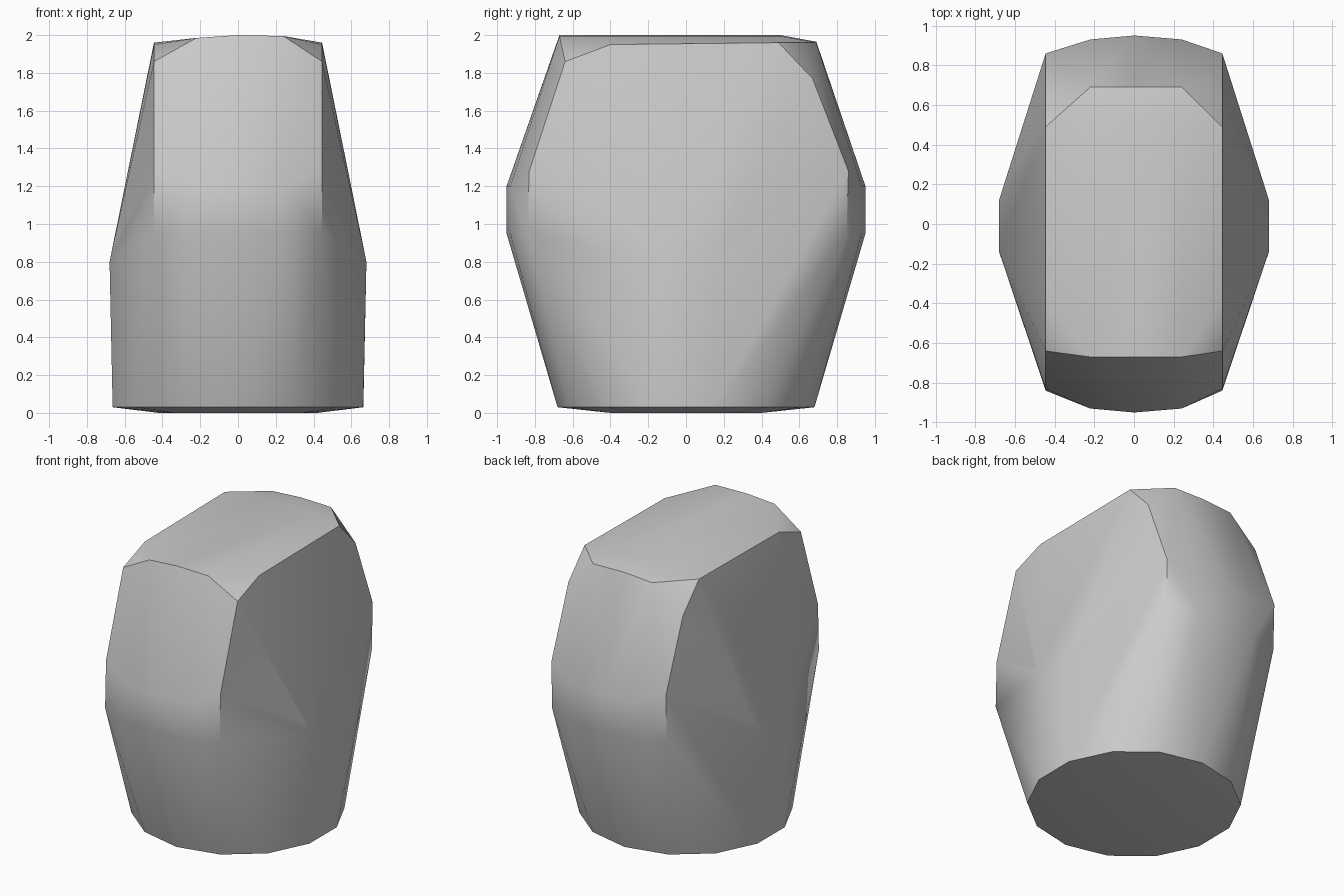
import bpy, bmesh, math

cube = bpy.data.objects.get("Cube")
if cube:
    bpy.data.objects.remove(cube)

grey = bpy.data.materials.new("plain_grey")
grey.use_nodes = True
colour = (0.6, 0.6, 0.6, 1)
grey.diffuse_color = colour
grey.node_tree.nodes["Principled BSDF"].inputs["Base Color"].default_value = colour


def ring(radius, z, count, turn=0.0):
    return [(radius * math.cos(math.tau * i / count + turn),
             radius * math.sin(math.tau * i / count + turn), z) for i in range(count)]


# Round foot with a slightly bowed underside
points = ring(0.68, 0.03, 14, 0.22) + ring(0.42, 0.0, 10)

# Swell of the left and right sides
for s in (-1, 1):
    points += [(0.68 * s, y, 0.8) for y in (-0.14, 0.12)]
    points += [(0.655 * s, y, 0.9) for y in (-0.2, 0.2)]

# Flat cheeks: y, z outline repeated on both sides
cheek = [(-0.84, 0.95), (-0.83, 1.28), (-0.64, 1.86), (-0.4, 1.95),
         (0.49, 1.96), (0.67, 1.77), (0.86, 1.28), (0.85, 0.95)]
points += [(0.445 * s, y, z) for s in (-1, 1) for y, z in cheek]

# Rounded front, back and crown between the cheeks
for x, bulge, drop in ((-0.22, 0.93, 0.015), (0, 0.95, 0), (0.24, 0.93, 0.005)):
    for s in (-1, 1):
        points += [(x, bulge * s, 0.95), (x, bulge * s, 1.2)]
    points += [(x, -0.67, 2 - drop), (x, 0.5, 2 - drop), (x, 0.69, 1.965 - drop)]

bm = bmesh.new()
for p in points:
    bm.verts.new(p)
hull = bmesh.ops.convex_hull(bm, input=bm.verts)
spare = {g for g in hull["geom_interior"] + hull["geom_unused"]
         if isinstance(g, bmesh.types.BMVert)}
bmesh.ops.delete(bm, geom=list(spare), context="VERTS")
bmesh.ops.recalc_face_normals(bm, faces=bm.faces)

mesh = bpy.data.meshes.new("faceted_block")
bm.to_mesh(mesh)
bm.free()
mesh.materials.append(grey)
block = bpy.data.objects.new("faceted_block", mesh)
bpy.context.collection.objects.link(block)

# Soft facets with sharp main edges
bpy.ops.object.select_all(action="DESELECT")
block.select_set(True)
bpy.context.view_layer.objects.active = block
bpy.ops.object.shade_smooth_by_angle(angle=math.radians(35))
